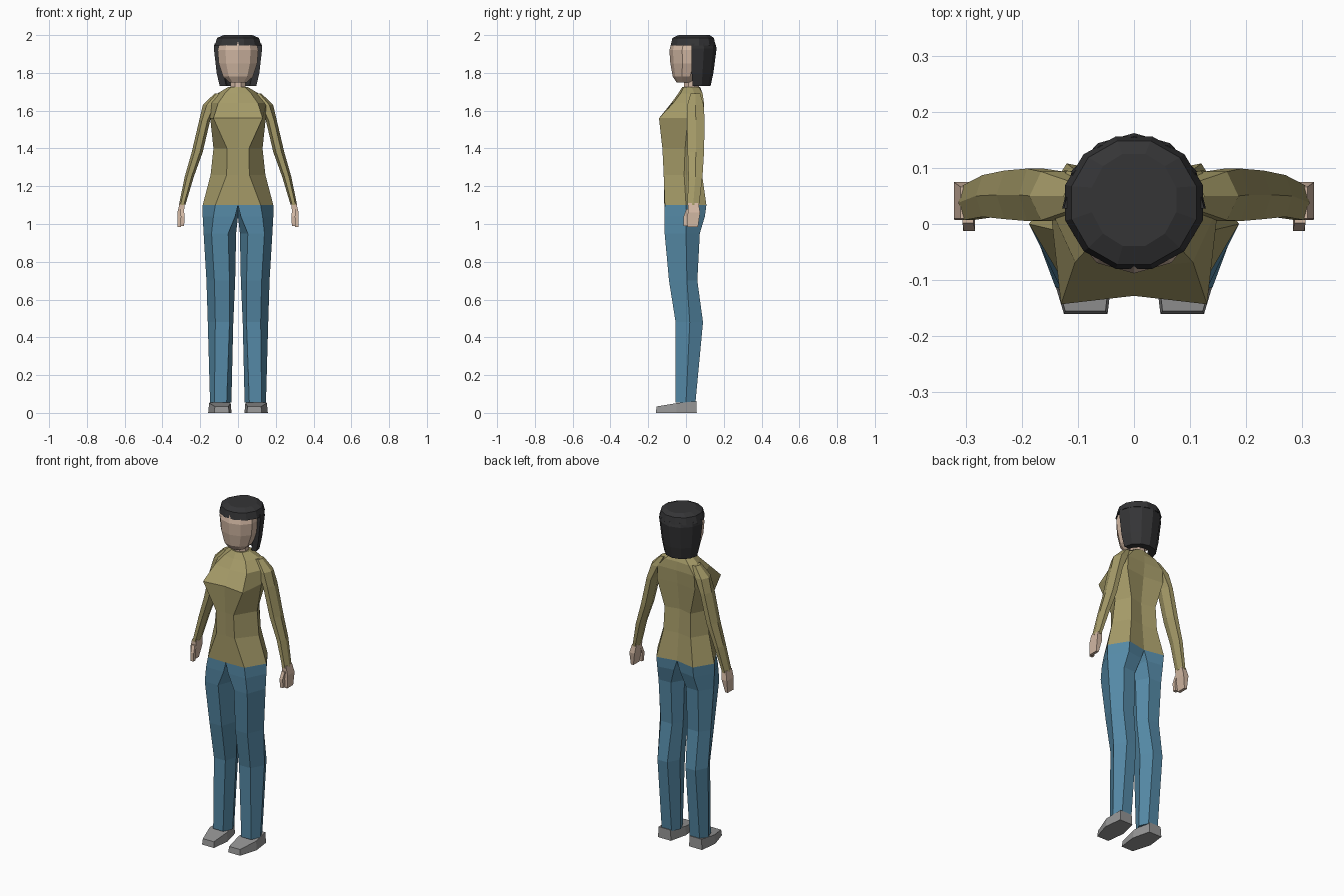
import bpy
import bmesh
from math import cos, sin, radians

cube = bpy.data.objects.get("Cube")
if cube:
    bpy.data.objects.remove(cube, do_unlink=True)


def material(name, r, g, b):
    mat = bpy.data.materials.new(name)
    mat.use_nodes = True
    mat.diffuse_color = (r, g, b, 1)
    bsdf = mat.node_tree.nodes["Principled BSDF"]
    bsdf.inputs["Base Color"].default_value = (r, g, b, 1)
    bsdf.inputs["Roughness"].default_value = 0.9
    return mat


olive = material("olive_shirt", 0.38, 0.33, 0.14)
blue = material("blue_trousers", 0.09, 0.25, 0.38)
skin = material("skin", 0.65, 0.48, 0.37)
black = material("black_hair", 0.035, 0.035, 0.037)
grey = material("grey_shoes", 0.3, 0.3, 0.3)


def loft(name, rings, mat, side=1):
    """Skin equal-length rings of points into a closed flat-shaded solid."""
    bm = bmesh.new()
    loops = [[bm.verts.new((side * x, y, z)) for x, y, z in ring] for ring in rings]
    count = len(loops[0])
    for low, high in zip(loops, loops[1:]):
        for i in range(count):
            j = (i + 1) % count
            bm.faces.new((low[i], low[j], high[j], high[i]))
    bm.faces.new(loops[0])
    bm.faces.new(loops[-1])
    bmesh.ops.remove_doubles(bm, verts=bm.verts, dist=0.0005)
    bmesh.ops.recalc_face_normals(bm, faces=bm.faces)
    mesh = bpy.data.meshes.new(name)
    bm.to_mesh(mesh)
    bm.free()
    mesh.materials.append(mat)
    obj = bpy.data.objects.new(name, mesh)
    bpy.context.collection.objects.link(obj)
    return obj


def oval(z, cx, cy, rx, ry, sides, turn=0.0):
    angles = [radians(turn + 360 * i / sides) for i in range(sides)]
    return [(cx + rx * cos(a), cy + ry * sin(a), z) for a in angles]


def at_height(z, points):
    return [(x, y, z) for x, y in points]


def symmetric(z, front, corner, flank, rear, back):
    """Eight-point body ring from its left half."""
    half = [corner, flank, rear]
    other = [(-x, y) for x, y in reversed(half)]
    return at_height(z, [(0, front)] + half + [(0, back)] + other)


# Shirt body, hem to collar
loft("shirt", [
    symmetric(1.10, -.115, (.12, -.112), (.187, 0), (.12, .108), .085),
    symmetric(1.26, -.115, (.06, -.118), (.145, -.01), (.09, .085), .07),
    symmetric(1.40, -.12, (.058, -.125), (.13, -.005), (.085, .08), .06),
    symmetric(1.56, -.128, (.13, -.143), (.147, .01), (.125, .095), .08),
    symmetric(1.64, -.078, (.105, -.068), (.15, .03), (.12, .095), .09),
    symmetric(1.69, -.042, (.07, -.03), (.11, .045), (.08, .088), .085),
    symmetric(1.725, -.02, (.035, -.012), (.052, .03), (.035, .068), .075),
], olive)

# Neck and faceted head
loft("neck", [oval(1.69, 0, .028, .043, .043, 8, 22.5),
              oval(1.80, 0, .03, .043, .043, 8, 22.5)], skin)
loft("head", [oval(z, 0, cy, rx, ry, 10, 18) for z, cy, rx, ry in [
    (1.75, -.005, .05, .045),
    (1.78, 0, .083, .07),
    (1.85, .01, .107, .093),
    (1.92, .01, .113, .098),
    (1.97, .015, .1, .09),
]], skin)

# Hair cap with fringe
loft("hair_cap", [oval(z, 0, cy, rx, ry, 12, 15) for z, cy, rx, ry in [
    (1.945, .038, .127, .122),
    (1.985, .038, .115, .114),
    (2.0, .043, .078, .085),
]], black)


def bob_ring(z, width, depth, start):
    """Crescent that wraps the back of the head."""
    angles = [radians(180 * i / 6) for i in range(7)]
    outer = [(width * cos(a), start + depth * sin(a)) for a in angles]
    inner = [((width - .035) * cos(a), start + (depth - .04) * sin(a))
             for a in reversed(angles)]
    return at_height(z, outer + inner)


loft("hair_bob", [
    bob_ring(1.73, .097, .095, .035),
    bob_ring(1.80, .113, .115, .03),
    bob_ring(1.93, .128, .134, .028),
    bob_ring(1.955, .125, .128, .028),
], black)

for label, side in (("left", 1), ("right", -1)):
    # Sleeve from shoulder to wrist
    loft(label + "_sleeve", [oval(z, cx, cy, rx, ry, 6) for z, cx, cy, rx, ry in [
        (1.69, .105, .05, .02, .03),
        (1.63, .145, .05, .041, .05),
        (1.55, .176, .052, .029, .054),
        (1.38, .216, .052, .029, .05),
        (1.25, .258, .05, .024, .043),
        (1.10, .296, .038, .017, .036),
    ]], olive, side)

    # Hand and thumb
    loft(label + "_hand", [oval(z, cx, cy, rx, ry, 4, 45) for z, cx, cy, rx, ry in [
        (1.11, .295, .038, .02, .04),
        (1.06, .304, .042, .024, .046),
        (.985, .311, .035, .012, .04),
    ]], skin, side)
    loft(label + "_thumb", [oval(z, cx, cy, .014, .014, 4, 45) for z, cx, cy in [
        (1.08, .296, .012),
        (1.04, .293, -.003),
        (.99, .295, -.002),
    ]], skin, side)

    # Trouser leg: front pair, outer seam, back pair, inner seam
    loft(label + "_trouser_leg", [
        at_height(1.10, [(0, -.115), (.12, -.112), (.187, 0),
                         (.12, .108), (0, .085), (0, 0)]),
        at_height(1.04, [(.015, -.115), (.13, -.115), (.187, 0),
                         (.12, .1), (.02, .085), (0, 0)]),
        at_height(.95, [(.052, -.113), (.14, -.113), (.182, 0),
                        (.13, .073), (.05, .07), (.01, 0)]),
        at_height(.70, [(.045, -.09), (.125, -.09), (.167, .005),
                        (.125, .06), (.05, .06), (.015, .005)]),
        at_height(.48, [(.045, -.055), (.12, -.055), (.16, .02),
                        (.125, .09), (.06, .09), (.025, .02)]),
        at_height(.055, [(.06, -.055), (.125, -.055), (.148, 0),
                         (.125, .05), (.06, .05), (.035, 0)]),
    ], blue, side)

    # Wedge shoe
    sole = [(.047, -.16), (.125, -.16), (.158, -.05),
            (.145, .057), (.06, .057), (.034, -.05)]
    rise = [.034, .034, .052, .062, .062, .052]
    upper = [(.095 + (x - .095) * .92, y * .97, z) for (x, y), z in zip(sole, rise)]
    loft(label + "_shoe", [at_height(0, sole), upper], grey, side)
